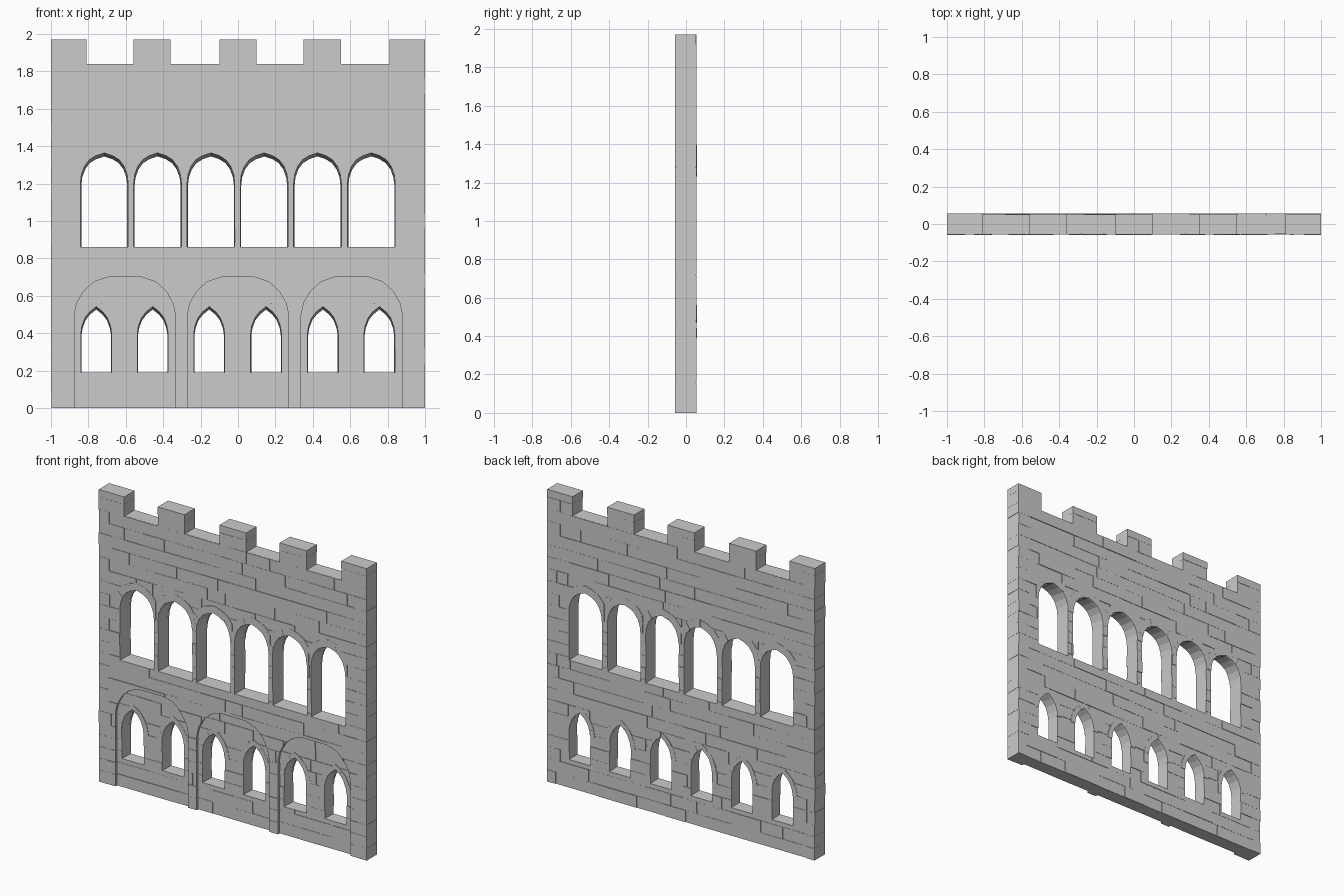
import bpy, bmesh, random
from mathutils import Vector

if "Cube" in bpy.data.objects:
    bpy.data.objects.remove(bpy.data.objects["Cube"])

random.seed(7)
COURSE = 0.08
WALL_TOP = 1.84
UPPER_X = [-0.715, -0.43, -0.145, 0.14, 0.425, 0.713]
LOWER_X = [-0.758, -0.456, -0.154, 0.15, 0.454, 0.756]
BLIND_X = [-0.605, 0.0, 0.608]
# half profiles of the arches, from springing to apex
UPPER = [(0.127, 1.20), (0.122, 1.245), (0.106, 1.29), (0.08, 1.325), (0.045, 1.347), (0, 1.362)]
LOWER = [(0.083, 0.40), (0.077, 0.44), (0.06, 0.485), (0.035, 0.517), (0, 0.545)]
BLIND = [(0.27, 0.50), (0.257, 0.56), (0.22, 0.625), (0.165, 0.675), (0.09, 0.70), (0, 0.70)]


def make_object(name, bm):
    bmesh.ops.recalc_face_normals(bm, faces=bm.faces)
    mesh = bpy.data.meshes.new(name)
    bm.to_mesh(mesh)
    bm.free()
    obj = bpy.data.objects.new(name, mesh)
    bpy.context.collection.objects.link(obj)
    return obj


def prism(bm, front, back, y0, y1):
    """Loft between two outlines in the xz plane."""
    a = [bm.verts.new((x, y0, z)) for x, z in front]
    b = [bm.verts.new((x, y1, z)) for x, z in back]
    bm.faces.new(a)
    bm.faces.new(b[::-1])
    n = len(a)
    for i in range(n):
        bm.faces.new((a[i], b[i], b[(i + 1) % n], a[(i + 1) % n]))


def block(bm, x0, x1, y0, y1, z0, z1):
    p = [(x0, z0), (x1, z0), (x1, z1), (x0, z1)]
    prism(bm, p, p, y0, y1)


def arch(half, cx, sill, s=1.0):
    pts = half + [(-x, z) for x, z in half[-2::-1]]
    pts = [(half[0][0], sill)] + pts + [(-half[0][0], sill)]
    return [(cx + x * s, sill + (z - sill) * s) for x, z in pts]


def cutter(name, half, xs, sill, y0, y1, s0=1.0, s1=1.0):
    bm = bmesh.new()
    for cx in xs:
        prism(bm, arch(half, cx, sill, s0), arch(half, cx, sill, s1), y0, y1)
    obj = make_object(name, bm)
    obj.hide_render = True
    return obj


def carve(obj, cutters):
    for c in cutters:
        m = obj.modifiers.new(c.name, 'BOOLEAN')
        m.operation, m.solver, m.object = 'DIFFERENCE', 'EXACT', c
    deps = bpy.context.evaluated_depsgraph_get()
    mesh = bpy.data.meshes.new_from_object(obj.evaluated_get(deps))
    obj.modifiers.clear()
    obj.data = mesh


def stone_face(name, x0, x1, top, y_in, y_out, vary):
    """Courses of random-length stones with slightly varied depth."""
    bm = bmesh.new()
    for row in range(round(top / COURSE)):
        z, x = row * COURSE, x0
        while x < x1 - 1e-4:
            w = random.uniform(0.12, 0.3)
            end = x1 if x + w > x1 - 0.08 else x + w
            block(bm, x + 0.0006, end - 0.0006, y_in, y_out + random.uniform(-vary, vary),
                  z + 0.0006, z + COURSE - 0.0006)
            x = end
    return make_object(name, bm)


# cutters for the openings and the blind arches
upper_cut = cutter("upper_window_cutter", UPPER, UPPER_X, 0.86, -0.1, 0.1, 1.02, 0.95)
lower_cut = cutter("lower_window_cutter", LOWER, LOWER_X, 0.19, -0.1, 0.1, 1.02, 0.93)
blind_cut = cutter("blind_arch_cutter", BLIND, BLIND_X, -0.05, -0.2, -0.034)

# solid wall core
bm = bmesh.new()
block(bm, -0.996, 0.996, -0.051, 0.05, 0, WALL_TOP)
core = make_object("wall_core", bm)
carve(core, [blind_cut, upper_cut, lower_cut])

# stone facing on front, inside the blind arches, and on the back
front = stone_face("front_stones", -0.94, 0.94, WALL_TOP, -0.045, -0.0555, 0.002)
carve(front, [blind_cut, upper_cut, lower_cut])
recess = stone_face("blind_arch_stones", -0.9, 0.9, 0.72, -0.02, -0.039, 0.002)
carve(recess, [lower_cut])
back = stone_face("back_stones", -0.94, 0.94, WALL_TOP, 0.04, 0.0535, 0.002)
carve(back, [upper_cut, lower_cut])

# corner stones running through the full thickness
bm = bmesh.new()
for side in (-1, 1):
    for row in range(23):
        inner, outer = random.uniform(0.9, 0.938), random.uniform(0.998, 1.0)
        xs = sorted((side * inner, side * outer))
        block(bm, *xs, -0.056 - random.uniform(0, 0.002), 0.0535 + random.uniform(0, 0.002),
              row * COURSE, (row + 1) * COURSE - 0.0006)
make_object("corner_stones", bm)

# battlements: a split lower course and a cap course
bm = bmesh.new()
for x0, x1 in ((-1, -0.81), (-0.56, -0.36), (-0.10, 0.10), (0.35, 0.55), (0.81, 1)):
    mid = x0 + (x1 - x0) * random.uniform(0.4, 0.6)
    for a, b, z0, z1 in ((x0, mid, 1.835, 1.9195), (mid + 0.0006, x1, 1.835, 1.9195), (x0, x1, 1.92, 1.97)):
        block(bm, a, b, -0.055 - random.uniform(0, 0.002), 0.053 + random.uniform(0, 0.002), z0, z1)
make_object("battlements", bm)


def voussoirs(name, half, xs, sill, y_in, y_out, s, width, limit):
    """Wedge stones around each arch head."""
    bm = bmesh.new()
    for cx in xs:
        inner = [Vector((x - cx, z)) for x, z in arch(half, cx, sill, s)[1:-1]]
        hub = Vector((0, inner[0].y))
        outer = [p + (p - hub).normalized() * width for p in inner]
        for p in outer:
            p.x = max(-limit, min(limit, p.x))
        for i in range(len(inner) - 1):
            quad = [inner[i], outer[i], outer[i + 1], inner[i + 1]]
            pts = [(cx + p.x, p.y) for p in quad]
            prism(bm, pts, pts, y_in, y_out + random.uniform(-0.0008, 0.0008))
    make_object(name, bm)


# arch stones on both faces
voussoirs("upper_arch_stones_front", UPPER, UPPER_X, 0.86, -0.045, -0.0575, 1.004, 0.05, 0.141)
voussoirs("upper_arch_stones_back", UPPER, UPPER_X, 0.86, 0.04, 0.0555, 0.967, 0.05, 0.141)
voussoirs("lower_arch_stones_front", LOWER, LOWER_X, 0.19, -0.025, -0.0415, 0.995, 0.035, 0.12)
voussoirs("lower_arch_stones_back", LOWER, LOWER_X, 0.19, 0.04, 0.0555, 0.947, 0.035, 0.12)

# cutters are no longer needed
for c in (upper_cut, lower_cut, blind_cut):
    bpy.data.objects.remove(c)
